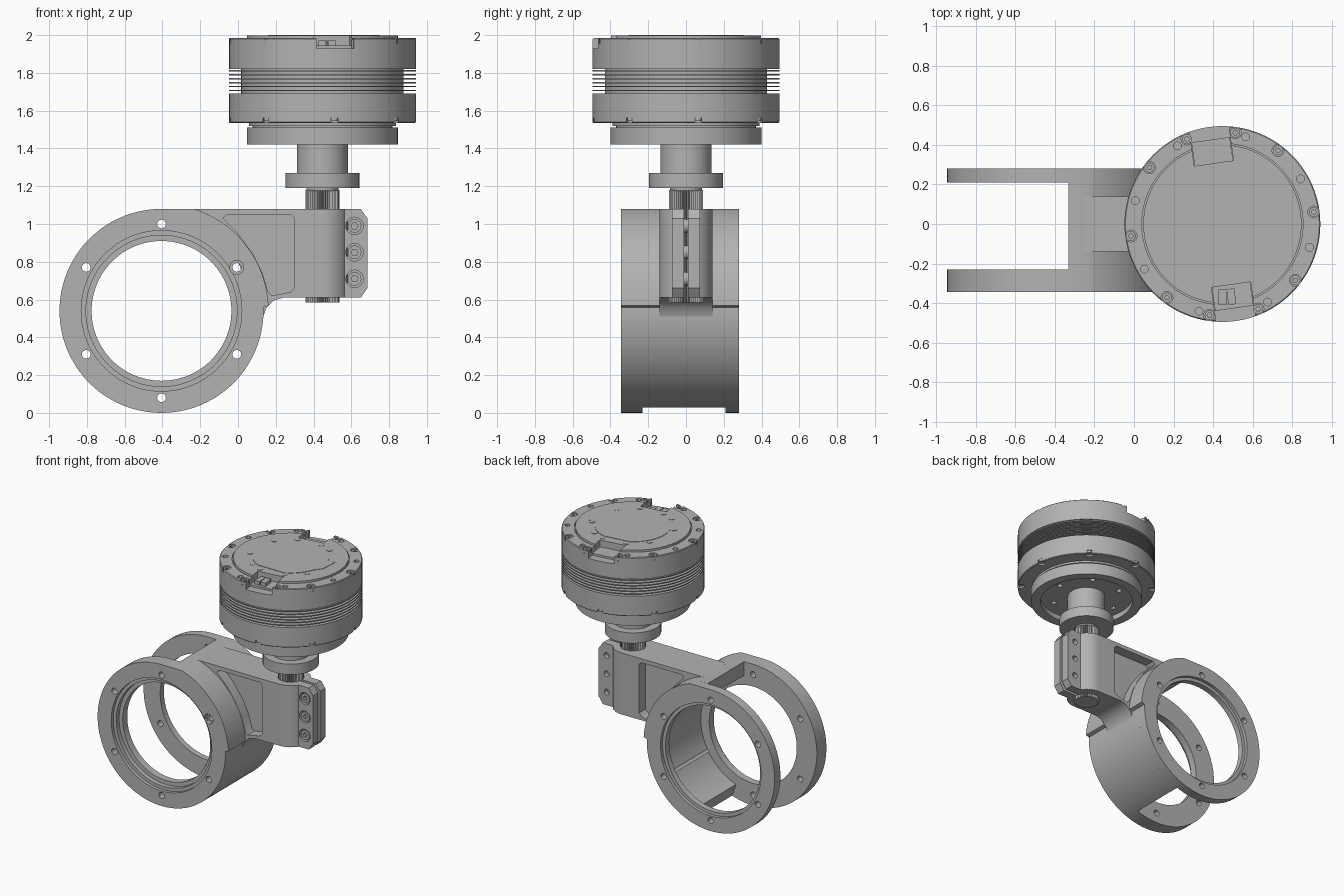
import bpy, bmesh, math
from mathutils import Matrix, Vector

if "Cube" in bpy.data.objects:
    bpy.data.objects.remove(bpy.data.objects["Cube"], do_unlink=True)

grey = bpy.data.materials.new("machined_grey")
grey.use_nodes = True
colour = (0.45, 0.45, 0.45, 1)
grey.diffuse_color = colour
grey.node_tree.nodes["Principled BSDF"].inputs["Base Color"].default_value = colour

MX = 0.447            # motor and shaft axis
RX, RZ = -0.405, 0.54  # ring axis


def finish(name, bm):
    bmesh.ops.recalc_face_normals(bm, faces=bm.faces)
    mesh = bpy.data.meshes.new(name)
    bm.to_mesh(mesh)
    bm.free()
    mesh.materials.append(grey)
    obj = bpy.data.objects.new(name, mesh)
    bpy.context.collection.objects.link(obj)
    return obj


def prism(name, points, a, b, axis="y"):
    """Extrude a closed outline along y (points are x, z) or z (points are x, y)."""
    place = (lambda p, t: (p[0], t, p[1])) if axis == "y" else (lambda p, t: (p[0], p[1], t))
    bm = bmesh.new()
    lower = [bm.verts.new(place(p, a)) for p in points]
    upper = [bm.verts.new(place(p, b)) for p in points]
    bm.faces.new(lower)
    bm.faces.new(upper)
    for i in range(len(points)):
        j = (i + 1) % len(points)
        bm.faces.new((lower[i], lower[j], upper[j], upper[i]))
    return finish(name, bm)


def arc(r, start, end, n, cx=RX, cy=RZ):
    angles = [math.radians(start + (end - start) * i / n) for i in range(n + 1)]
    return [(cx + r * math.cos(t), cy + r * math.sin(t)) for t in angles]


def circle(r, n, cx, cy):
    return arc(r, 0, 360, n, cx, cy)[:-1]


def disc(name, r, cx, cy, a, b, axis="z", n=24):
    return prism(name, circle(r, n, cx, cy), a, b, axis)


def lathe(name, profile, steps=96):
    """Turn an open radius/height profile about the motor axis."""
    bm = bmesh.new()
    verts = [bm.verts.new((MX + r, 0, z)) for r, z in profile]
    edges = [bm.edges.new(pair) for pair in zip(verts, verts[1:])]
    bmesh.ops.spin(bm, geom=verts + edges, cent=(MX, 0, 0), axis=(0, 0, 1),
                   angle=math.tau, steps=steps, use_duplicate=False)
    bmesh.ops.remove_doubles(bm, verts=bm.verts, dist=0.0001)
    return finish(name, bm)


def box_at(name, angle, r0, r1, half, z0, z1):
    """Box pointing outward from the motor axis."""
    turn = Matrix.Rotation(math.radians(angle), 2)
    corners = [turn @ Vector(c) for c in ((r0, -half), (r1, -half), (r1, half), (r0, half))]
    return prism(name, [(MX + c.x, c.y) for c in corners], z0, z1, "z")


def combine(obj, tools, operation="DIFFERENCE"):
    for tool in tools:
        mod = obj.modifiers.new("bool", "BOOLEAN")
        mod.operation, mod.solver, mod.object = operation, "EXACT", tool
        tool.hide_render = True
    graph = bpy.context.evaluated_depsgraph_get()
    mesh = bpy.data.meshes.new_from_object(obj.evaluated_get(graph))
    obj.modifiers.clear()
    obj.data = mesh
    for tool in tools:
        bpy.data.objects.remove(tool, do_unlink=True)


def polar(r, angle):
    t = math.radians(angle)
    return MX + r * math.cos(t), r * math.sin(t)


# Ring bracket: two flanges joined by a half-round wall
outer_side = arc(0.567, 2.8, 72, 24)
flange_outline = arc(0.54, 90, 362, 90) + outer_side
wall_outline = (arc(0.54, -71, 2, 28) + outer_side
                + [(-0.33, 1.08)] + arc(0.44, 80, -71, 50))


def ring_holes(a, b):
    return [disc("hole", 0.023, x, z, a, b, "y", 16) for x, z in circle(0.46, 6, 0, 0)]


def bolt_cutters():
    centres = arc(0.46, 30, 330, 5)
    return [disc("hole", 0.023, x, z, -0.5, 0.5, "y", 16) for x, z in centres]


front_flange = prism("front_flange", flange_outline, -0.345, -0.23)
bx, bz = arc(0.46, 30, 60, 1)[0]
combine(front_flange, bolt_cutters() + [
    disc("bore", 0.37, RX, RZ, -0.5, 0, "y", 96),
    disc("step", 0.40, RX, RZ, -0.5, -0.285, "y", 96),
    disc("step", 0.425, RX, RZ, -0.5, -0.32, "y", 96),
    disc("counterbore", 0.037, bx, bz, -0.5, -0.31, "y")])
back_flange = prism("back_flange", flange_outline, 0.21, 0.28)
combine(back_flange, bolt_cutters() + [
    disc("bore", 0.40, RX, RZ, 0, 0.5, "y", 96),
    disc("step", 0.425, RX, RZ, 0.255, 0.5, "y", 96)])
wall = prism("ring_wall", wall_outline, -0.23, 0.21)
combine(wall, bolt_cutters())

# Arm with rounded clamp barrel, side pockets and slit
arm = prism("arm", [(-0.25, 1.08), (-0.02, 0.85), (0.08, 0.6), (0.1, 0.44), (0.122, 0.44),
                    (0.13, 0.5), (0.15, 0.555), (0.19, 0.595), (0.24, 0.61),
                    (MX, 0.61), (MX, 1.08)], -0.14, 0.14)
combine(arm, [disc("barrel", 0.14, MX, 0, 0.61, 1.08, n=64)], "UNION")
pocket = [(-0.08, 1.03), (-0.06, 1.05), (0.28, 1.05), (0.3, 1.03), (0.3, 0.66), (0.28, 0.64),
          (0.18, 0.62), (0.16, 0.64), (0.13, 0.74), (0.08, 0.84), (0.0, 0.95)]
combine(arm, [prism("pocket", pocket, -0.3, -0.06), prism("pocket", pocket, 0.06, 0.3),
              box_at("slit", 0, 0, 0.4, 0.011, 0.5, 1.2)])

# Clamp ears and their screws
ear = [(0.54, 0.61), (0.65, 0.61), (0.685, 0.66), (0.685, 1.03), (0.65, 1.08), (0.54, 1.08)]
heights = (0.71, 0.85, 0.99)
front_ear = prism("front_clamp_ear", ear, -0.075, -0.011)
combine(front_ear, [disc("seat", 0.046, 0.617, z, -0.2, -0.045, "y") for z in heights])
back_ear = prism("back_clamp_ear", ear, 0.011, 0.075)
combine(back_ear, [disc("hole", 0.022, 0.617, z, 0.03, 0.2, "y") for z in heights])
for z in heights:
    screw = disc("clamp_screw", 0.036, 0.617, z, -0.07, 0.04, "y")
    combine(screw, [disc("socket", 0.018, 0.617, z, -0.2, -0.05, "y", 6)])

# Splined shaft, collar and hub
teeth = 40
spline = [(MX + r * math.cos(t), r * math.sin(t)) for i in range(teeth * 2)
          for r, t in [((0.09, 0.078)[i % 2], math.pi * i / teeth)]]
prism("splined_shaft", spline, 0.585, 1.18, "z")
lathe("shaft_collar", [(0, 1.175), (0.085, 1.175), (0.085, 1.19), (0.195, 1.19),
                       (0.195, 1.27), (0.135, 1.27), (0.135, 1.47), (0, 1.47)])

# Output plate with recessed underside
plate = lathe("output_plate", [(0, 1.46), (0.33, 1.46), (0.33, 1.42), (0.40, 1.42), (0.40, 1.51),
                               (0.37, 1.51), (0.37, 1.52), (0.39, 1.52), (0.39, 1.545), (0, 1.545)])
combine(plate, [disc("hole", 0.02, *polar(0.25, 60 * i), 1.4, 1.49, n=12) for i in range(6)])

# Motor housing: lower band, finned core, upper band
screws = [7.5 + 45 * i for i in range(8)]
lower = lathe("lower_housing", [(0, 1.535), (0.49, 1.535), (0.495, 1.54), (0.495, 1.69), (0, 1.69)])
combine(lower, [disc("notch", 0.027, *polar(0.475, a), 1.5, 1.562, n=16) for a in screws])
fins = [(0, 1.685), (0.43, 1.685)]
for i in range(6):
    z = 1.703 + 0.021 * i
    fins += [(0.43, z), (0.495, z), (0.495, z + 0.007), (0.43, z + 0.007)]
lathe("cooling_fins", fins + [(0.43, 1.825), (0, 1.825)])

upper = lathe("upper_housing", [(0, 1.82), (0.495, 1.82), (0.495, 1.98), (0.49, 1.985),
                                (0.407, 1.985), (0.407, 1.975), (0.40, 1.975),
                                (0.40, 1.997), (0, 1.997)])
cap_screws = [a + half for half in (0, 180) for a in (7.5, 53, 82, 112.7, 142.3)]
cap_holes = [a + half for half in (0, 180) for a in (30, 75, 120, 165)]
combine(upper, [box_at("recess", a, 0.31, 0.7, 0.1, 1.93, 2.1) for a in (98, 278)]
        + [disc("seat", 0.03, *polar(0.466, a), 1.955, 2.1, n=16) for a in cap_screws]
        + [disc("hole", 0.02, *polar(0.456, a), 1.95, 2.1, n=12) for a in cap_holes])
for a in cap_screws:
    head = disc("cap_screw", 0.025, *polar(0.466, a), 1.92, 1.978, n=16)
    combine(head, [disc("socket", 0.012, *polar(0.466, a), 1.965, 2.1, n=6)])
for a in screws:
    disc("lower_screw", 0.021, *polar(0.473, a), 1.545, 1.58, n=16)

# Terminal blocks in the recesses
for a in (98, 278):
    box_at("terminal_base", a, 0.31, 0.43, 0.098, 1.925, 1.945)
for a in (270, 277):
    box_at("terminal_block", a, 0.33, 0.41, 0.02, 1.94, 1.972)

# Thin cover plate with tongue, and its screws
cover = (arc(0.265, 22, 75, 8, MX, 0) + arc(0.265, 120, 245, 18, MX, 0)
         + arc(0.265, 295, 340, 8, MX, 0) + [(0.74, -0.03), (0.75, 0.1)])
prism("cover_plate", cover, 1.99, 2.0, "z")
for a in (22, 58, 78, 116, 148, 202, 238, 258, 296, 328):
    disc("cover_screw", 0.02, *polar(0.29, a), 1.99, 1.9995, n=12)

# Smooth round surfaces, keep machined edges sharp
for obj in bpy.context.collection.objects:
    if obj.type == "MESH" and grey.name in obj.data.materials:
        obj.data.shade_smooth()
        obj.data.set_sharp_from_angle(angle=math.radians(30))
